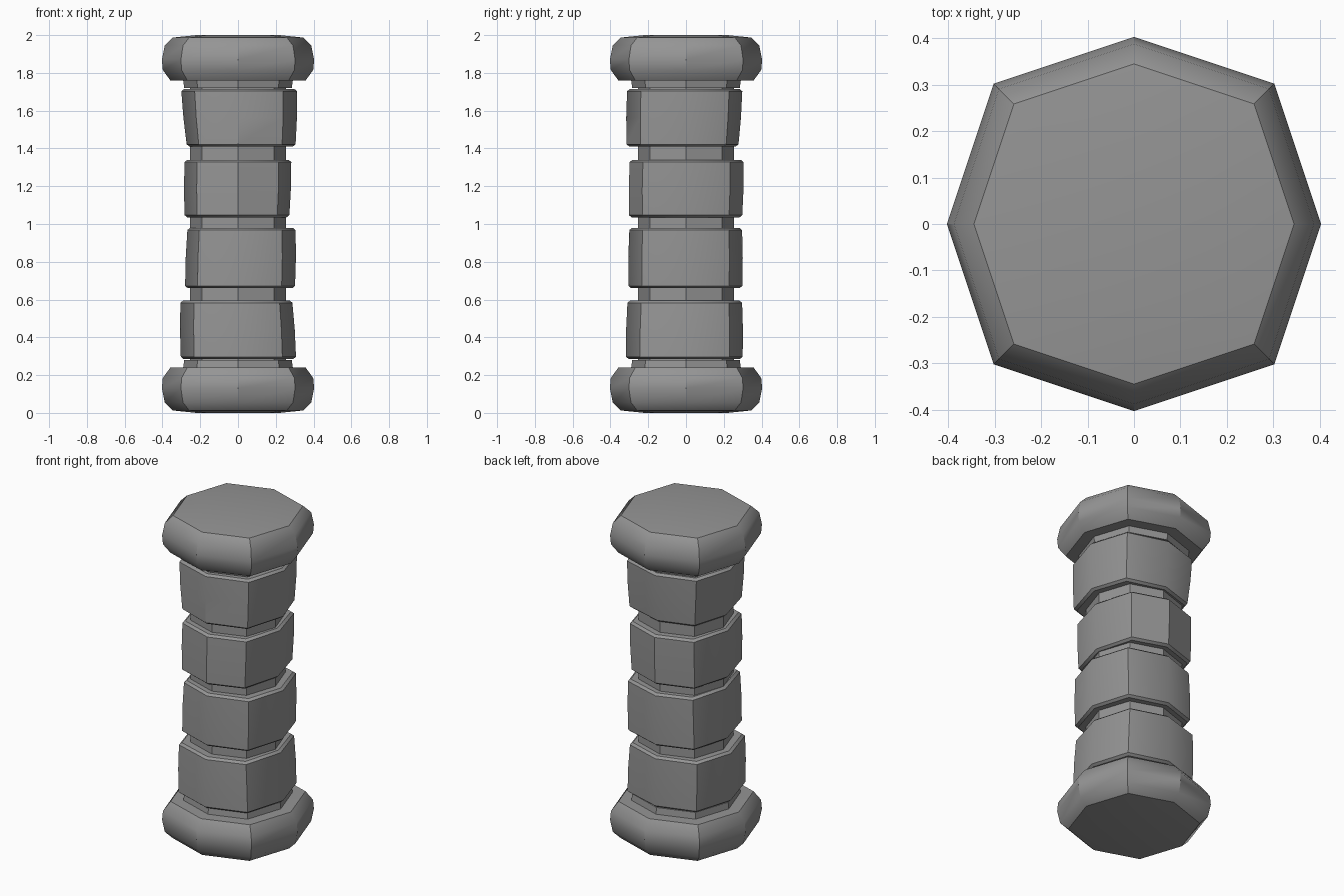
import bpy, bmesh
from math import radians

if "Cube" in bpy.data.objects:
    bpy.data.objects.remove(bpy.data.objects["Cube"])

stone = bpy.data.materials.new("dark_stone")
stone.diffuse_color = (0.3, 0.3, 0.3, 1)
stone.use_nodes = True
stone.node_tree.nodes["Principled BSDF"].inputs["Base Color"].default_value = stone.diffuse_color


def loft(name, rings, k=0.75, smooth=False):
    """Closed eight-sided solid; each ring is (z, left, right, front, back).
    k places the corners relative to the axis points."""
    bm = bmesh.new()
    loops = []
    for z, l, r, f, b in rings:
        pts = [(r, 0), (r * k, b * k), (0, b), (-l * k, b * k),
               (-l, 0), (-l * k, -f * k), (0, -f), (r * k, -f * k)]
        loops.append([bm.verts.new((x, y, z)) for x, y in pts])
    for lo, hi in zip(loops, loops[1:]):
        for i in range(8):
            j = (i + 1) % 8
            bm.faces.new((lo[i], lo[j], hi[j], hi[i]))
    bm.faces.new(loops[0][::-1])
    bm.faces.new(loops[-1])
    bmesh.ops.recalc_face_normals(bm, faces=bm.faces)
    mesh = bpy.data.meshes.new(name)
    bm.to_mesh(mesh)
    bm.free()
    mesh.materials.append(stone)
    ob = bpy.data.objects.new(name, mesh)
    bpy.context.collection.objects.link(ob)
    if smooth:
        bpy.ops.object.select_all(action='DESELECT')
        ob.select_set(True)
        bpy.context.view_layer.objects.active = ob
        bpy.ops.object.shade_smooth_by_angle(angle=radians(36))
    return ob


def even(z, r):
    return (z, r, r, r, r)


# Base and capital share one profile, the capital being flipped
cap = [(0.0, 0.22), (0.013, 0.345), (0.055, 0.388), (0.13, 0.403),
       (0.185, 0.398), (0.24, 0.358), (0.241, 0.29), (0.28, 0.285)]
loft("base", [even(z, r) for z, r in cap], smooth=True)
loft("capital", [even(2 - z, r) for z, r in reversed(cap)], smooth=True)

# Inner core seen in the grooves
loft("core", [even(0.2, 0.253), even(1.8, 0.253)])

# Worn stone drums: z range, then bottom and top (left, right, front, back)
drums = [
    (0.285, 0.595, (0.303, 0.307, 0.318, 0.30), (0.305, 0.288, 0.31, 0.297)),
    (0.66, 0.98, (0.28, 0.302, 0.305, 0.298), (0.268, 0.305, 0.30, 0.297)),
    (1.035, 1.34, (0.283, 0.272, 0.302, 0.298), (0.283, 0.282, 0.298, 0.305)),
    (1.41, 1.715, (0.272, 0.305, 0.315, 0.278), (0.30, 0.313, 0.312, 0.298)),
]
for i, (z0, z1, lo, hi) in enumerate(drums):
    inset = lambda s: [v - 0.015 for v in s]
    mid = [(a + b) / 2 + 0.003 for a, b in zip(lo, hi)]
    loft(f"drum_{i + 1}", [(z0, *inset(lo)), (z0 + 0.012, *lo),
                           ((z0 + z1) / 2, *mid),
                           (z1 - 0.012, *hi), (z1, *inset(hi))],
         k=0.765, smooth=True)
